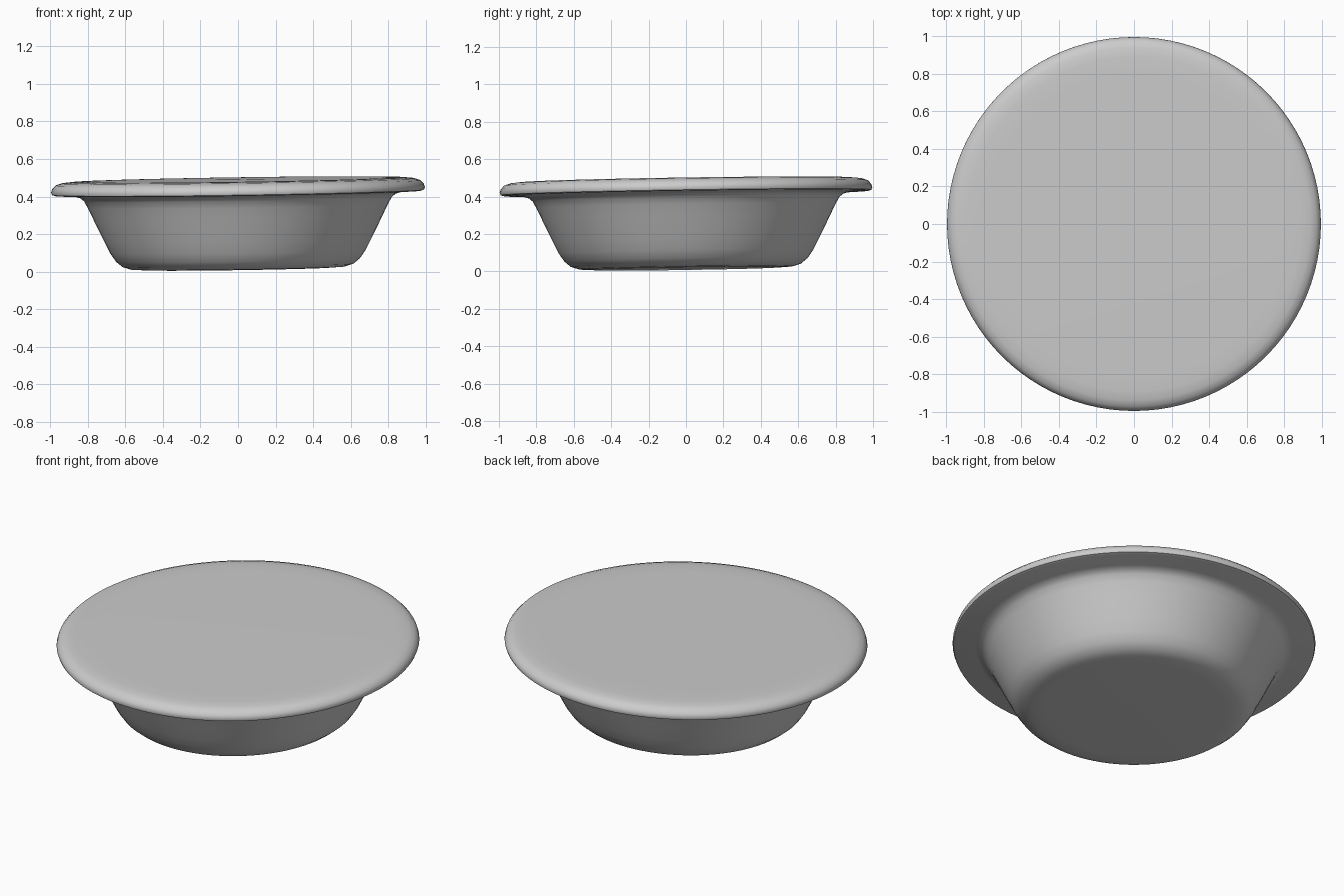
import bpy
import bmesh
import math
from mathutils import Matrix, Vector

cube = bpy.data.objects.get("Cube")
if cube:
    bpy.data.objects.remove(cube, do_unlink=True)

SEGMENTS = 96
TILT = 0.015          # gentle lean toward +x and +y

grey = bpy.data.materials.new("warm grey")
grey.use_nodes = True
colour = (0.6, 0.6, 0.6, 1)
grey.diffuse_color = colour
grey.node_tree.nodes["Principled BSDF"].inputs["Base Color"].default_value = colour


def lathe(name, profile):
    """Spin a (radius, height) profile round z into a smooth, tilted solid."""
    bm = bmesh.new()
    verts = [bm.verts.new((r, 0, z)) for r, z in profile]
    edges = [bm.edges.new(pair) for pair in zip(verts, verts[1:])]
    bmesh.ops.spin(bm, geom=verts + edges, cent=(0, 0, 0), axis=(0, 0, 1),
                   angle=math.tau, steps=SEGMENTS, use_duplicate=False)
    bmesh.ops.remove_doubles(bm, verts=bm.verts, dist=0.0005)
    for v in bm.verts:
        v.co.z += TILT * (v.co.x + v.co.y)
    bmesh.ops.recalc_face_normals(bm, faces=bm.faces)
    mesh = bpy.data.meshes.new(name)
    bm.to_mesh(mesh)
    bm.free()
    mesh.materials.append(grey)
    obj = bpy.data.objects.new(name, mesh)
    bpy.context.collection.objects.link(obj)
    bpy.ops.object.select_all(action='DESELECT')
    obj.select_set(True)
    bpy.context.view_layer.objects.active = obj
    bpy.ops.object.shade_smooth_by_angle(angle=math.radians(40))
    return obj


# Bowl flares from a flat base, and its rim runs up to the flat closed top
lathe("bowl", [
    (0, 0.015), (0.5, 0.015), (0.57, 0.019), (0.615, 0.033), (0.65, 0.062),
    (0.68, 0.106), (0.71, 0.165), (0.74, 0.225), (0.77, 0.288), (0.8, 0.35),
    (0.82, 0.386), (0.84, 0.403), (0.87, 0.412),
    # rolled rim
    (0.975, 0.417), (0.991, 0.422), (0.996, 0.435), (0.99, 0.454),
    (0.972, 0.473), (0.94, 0.484), (0.89, 0.489), (0.8, 0.49), (0, 0.491),
])
